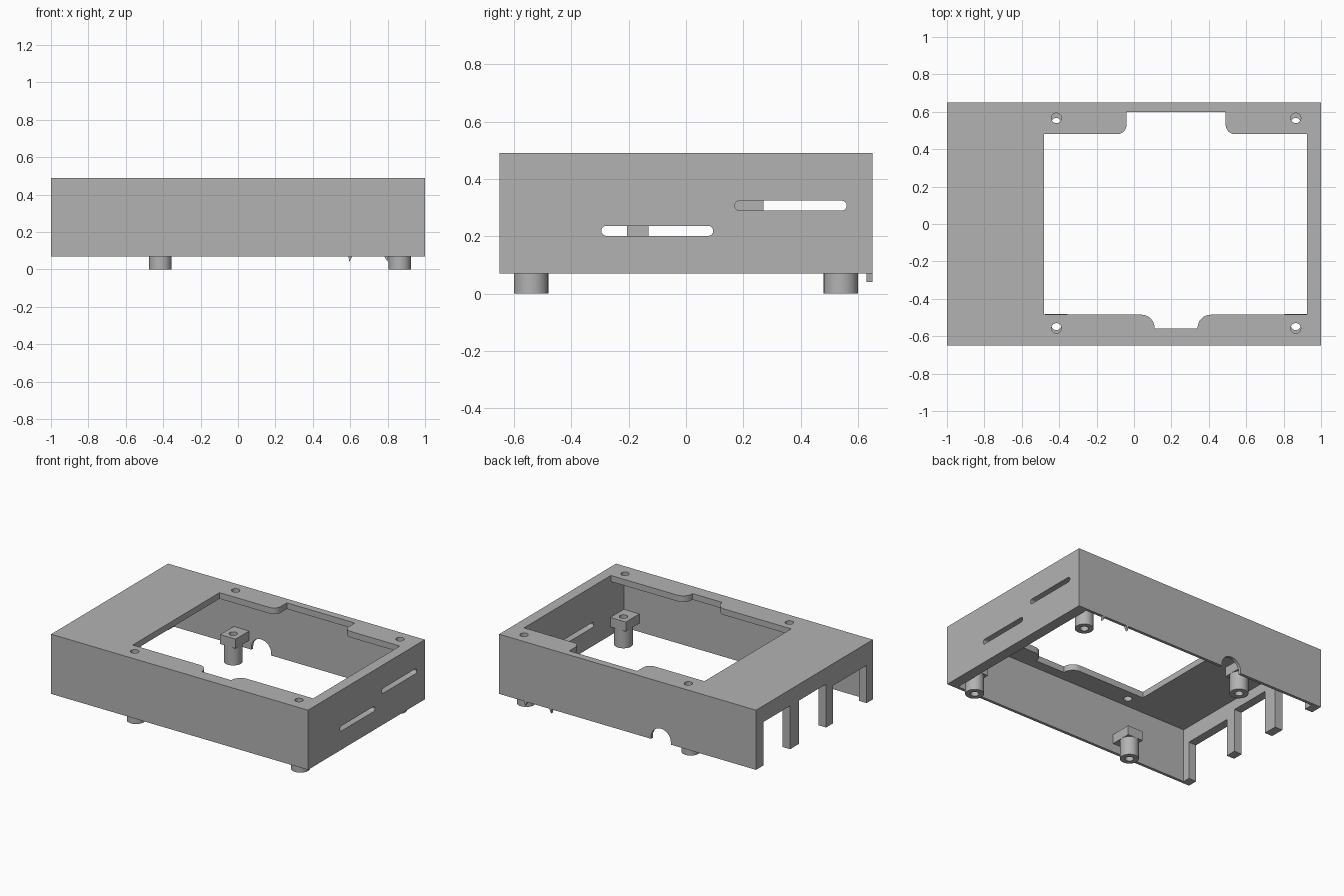
import bpy, bmesh, math

cube = bpy.data.objects.get("Cube")
if cube:
    bpy.data.objects.remove(cube, do_unlink=True)

grey = bpy.data.materials.new("plain grey")
grey.use_nodes = True
colour = (0.45, 0.45, 0.45, 1)
grey.diffuse_color = colour
grey.node_tree.nodes["Principled BSDF"].inputs["Base Color"].default_value = colour

TOP, BOTTOM = 0.49, 0.07


def prism(name, profile, axis, low, high):
    """Extrude a flat outline along an axis from low to high."""
    place = {"x": lambda a, b, d: (d, a, b),
             "y": lambda a, b, d: (a, d, b),
             "z": lambda a, b, d: (a, b, d)}[axis]
    bm = bmesh.new()
    face = bm.faces.new([bm.verts.new(place(a, b, low)) for a, b in profile])
    new = bmesh.ops.extrude_face_region(bm, geom=[face])["geom"]
    shift = place(0, 0, high - low)
    bmesh.ops.translate(bm, vec=shift, verts=[v for v in new if isinstance(v, bmesh.types.BMVert)])
    bmesh.ops.recalc_face_normals(bm, faces=bm.faces)
    mesh = bpy.data.meshes.new(name)
    bm.to_mesh(mesh)
    bm.free()
    mesh.materials.append(grey)
    obj = bpy.data.objects.new(name, mesh)
    bpy.context.collection.objects.link(obj)
    return obj


def rect(a0, a1, b0, b1):
    return [(a0, b0), (a1, b0), (a1, b1), (a0, b1)]


def arc(ca, cb, r, start, end, steps=8):
    angles = [math.radians(start + (end - start) * i / steps) for i in range(steps + 1)]
    return [(ca + r * math.cos(t), cb + r * math.sin(t)) for t in angles]


def circle(ca, cb, r):
    return arc(ca, cb, r, 0, 360, 32)[:-1]


def boolean(obj, tool, operation="DIFFERENCE"):
    """Apply one boolean and discard the tool."""
    tool.hide_render = True
    mod = obj.modifiers.new("cut", "BOOLEAN")
    mod.operation, mod.solver, mod.object = operation, "EXACT", tool
    bpy.context.view_layer.objects.active = obj
    bpy.ops.object.modifier_apply(modifier=mod.name)
    bpy.data.objects.remove(tool, do_unlink=True)


def smooth(obj):
    bpy.ops.object.select_all(action="DESELECT")
    obj.select_set(True)
    bpy.context.view_layer.objects.active = obj
    bpy.ops.object.shade_smooth_by_angle(angle=math.radians(30))


# Hollow shell, open underneath
shell = prism("case_shell", rect(-1, 1, -0.65, 0.65), "z", BOTTOM, TOP)
boolean(shell, prism("cavity", rect(-0.94, 0.925, -0.63, 0.63), "z", -0.1, 0.447))

# Large top window with a rounded-corner notch on each long side
x0, x1, y0, y1 = -0.48, 0.925, -0.485, 0.48
window = [(x0, y0)]
window += arc(0.04, y0 - 0.07, 0.07, 90, 0) + [(0.11, -0.56), (0.34, -0.56)]
window += arc(0.41, y0 - 0.07, 0.07, 180, 90) + [(x1, y0), (x1, y1)]
window += arc(0.54, y1 + 0.05, 0.05, 270, 180) + [(0.49, 0.6), (-0.04, 0.6)]
window += arc(-0.09, y1 + 0.05, 0.05, 0, -90) + [(x0, y1)]
boolean(shell, prism("window", window, "z", 0.4, 0.6))

# Screw holes in the top plate
for x in (-0.415, 0.865):
    for y in (-0.557, 0.566):
        boolean(shell, prism("screw_hole", circle(x, y, 0.027), "z", 0.4, 0.6))

# Rounded slots in the left end wall
r = 0.0175
for ya, yb, z in ((-0.295, 0.095, 0.219), (0.17, 0.56, 0.307)):
    slot = arc(yb - r, z, r, -90, 90) + arc(ya + r, z, r, 90, 270)
    boolean(shell, prism("slot", slot, "x", 0.8, 1.1))

# Port openings in the right end wall, leaving posts between them
for ya, yb, z in ((-0.58, -0.205, 0.335), (-0.13, 0.17, 0.375), (0.27, 0.565, 0.375)):
    boolean(shell, prism("port", rect(ya, yb, -0.1, z), "x", -1.1, -0.9))

# Arched cable notch in the back wall
arch = arc(-0.26, 0.085, 0.077, 0, 180, 20) + [(-0.337, -0.1), (-0.183, -0.1)]
boolean(shell, prism("arch", arch, "y", 0.6, 0.7))
smooth(shell)

# Mounting bosses: a round leg under a square bracket joined to the wall
for x, end in ((-0.415, "right"), (0.865, "left")):
    for side, label in ((-1, "front"), (1, "back")):
        y = side * 0.54
        boss = prism(f"{label}_{end}_boss", circle(x, y, 0.06), "z", 0, 0.17)
        near, far = sorted((side * 0.48, side * 0.635))
        boolean(boss, prism("bracket", rect(x - 0.06, x + 0.06, near, far), "z", 0.13, 0.196), "UNION")
        boolean(boss, prism("bore", circle(x, y, 0.027), "z", -0.1, 0.3))
        smooth(boss)

# Two small pointed tabs under the back wall
prism("back_tab_inner", [(0.59, 0.072), (0.612, 0.072), (0.595, 0.04)], "y", 0.63, 0.65)
prism("back_tab_outer", [(0.782, 0.072), (0.804, 0.072), (0.799, 0.04)], "y", 0.63, 0.65)
